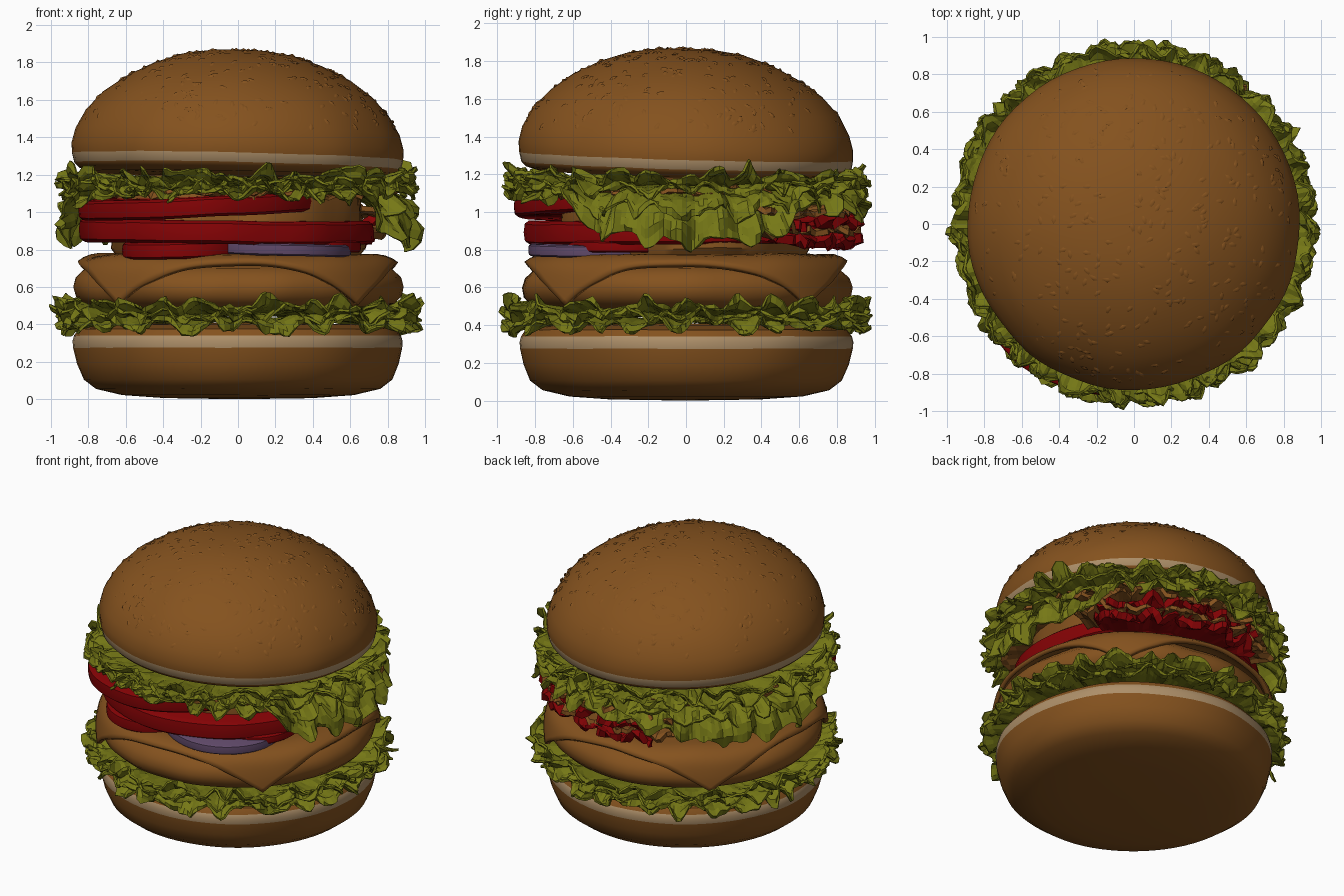
import bpy, math, random
from mathutils import Vector, Matrix, noise

if "Cube" in bpy.data.objects:
    bpy.data.objects.remove(bpy.data.objects["Cube"])

random.seed(4)

def material(name, rgb):
    m = bpy.data.materials.new(name)
    m.diffuse_color = (*rgb, 1)
    m.use_nodes = True
    m.node_tree.nodes["Principled BSDF"].inputs["Base Color"].default_value = m.diffuse_color
    return m

BROWN = material("toasted brown", (0.232, 0.084, 0.013))
CREAM = material("bread cream", (0.42, 0.275, 0.14))
GREEN = material("leaf green", (0.18, 0.188, 0.008))
RED = material("tomato red", (0.232, 0.0008, 0.0015))
PURPLE = material("onion purple", (0.115, 0.066, 0.14))

def build(name, verts, faces, mats, smooth=None):
    me = bpy.data.meshes.new(name)
    me.from_pydata(verts, [], faces)
    for m in mats:
        me.materials.append(m)
    me.update()
    ob = bpy.data.objects.new(name, me)
    bpy.context.collection.objects.link(ob)
    if smooth:
        bpy.ops.object.select_all(action='DESELECT')
        ob.select_set(True)
        bpy.context.view_layer.objects.active = ob
        bpy.ops.object.shade_smooth_by_angle(angle=math.radians(smooth))
    return ob

def lathe(name, profile, mats, loc=(0, 0, 0), tilt=(0, 0), rough=0.0, freq=3, n=72, band=()):
    """Revolve (r, z) points; tilt slopes z by x and y; band = profile segments in mats[1]."""
    verts, faces, idx = [], [], []
    for r, z in profile:
        for i in range(n):
            a = math.tau * i / n
            p = Vector((r * math.cos(a), r * math.sin(a), z))
            w = rough * noise.noise(p * freq + Vector(loc) * 9)
            p.x *= 1 + w
            p.y *= 1 + w
            p.z += tilt[0] * p.x + tilt[1] * p.y + 0.3 * w * r
            verts.append(p + Vector(loc))
    for j in range(len(profile) - 1):
        for i in range(n):
            k = (i + 1) % n
            faces.append((j * n + i, j * n + k, (j + 1) * n + k, (j + 1) * n + i))
            idx.append(1 if j in band else 0)
    for ring, flip in ((0, True), (len(profile) - 1, False)):
        f = [ring * n + i for i in range(n)]
        faces.append(f[::-1] if flip else f)
        idx.append(0)
    ob = build(name, verts, faces, mats, 40)
    ob.data.polygons.foreach_set("material_index", idx)
    return ob

def ruffle(name, mat, r0, r1, z0, tip, amp, seed, a0=0, a1=360, n=240, rows=8, thick=0.014):
    """Crumpled leaf sheet running outward from r0 to r1 and curling to tip(angle)."""
    verts, faces = [], []
    for i in range(n + 1):
        deg = a0 + (a1 - a0) * i / n
        a = math.radians(deg)
        c, s = math.cos(a), math.sin(a)
        big = noise.noise(Vector((c * 3, s * 3, seed)))
        for j in range(rows):
            t = j / (rows - 1)
            n1 = noise.noise(Vector((c * 9, s * 9, seed + 2.5 * t)))
            n2 = noise.noise(Vector((c * 17, s * 17, seed * 2 + 4 * t)))
            n3 = noise.noise(Vector((c * 15, s * 15, seed * 3 + 4 * t + 50)))
            wave = math.sin(23 * a + 5 * big + seed)
            r = r0 + (r1 - r0) * math.sin(t * math.pi / 2)
            r += t * (0.5 * amp * math.cos(31 * a + 4 * big + 2 * t) + 0.05 * n3 + 0.03 * n1)
            z = z0 + (tip(deg) - z0) * (1 - math.cos(t * math.pi / 2))
            z += t * (amp * (0.6 * wave + 0.6 * n1) + 0.04 * n2)
            verts.append((r * c, r * s, z))
    for i in range(n):
        for j in range(rows - 1):
            q = i * rows + j
            faces.append((q, q + rows, q + rows + 1, q + 1))
    ob = build(name, verts, faces, [mat])
    mod = ob.modifiers.new("thickness", 'SOLIDIFY')
    mod.thickness = thick
    mod.offset = 0
    return ob

# bottom bun with pale band
lathe("bottom_bun", [(0.02, 0), (0.4, 0.006), (0.62, 0.022), (0.76, 0.055), (0.825, 0.105),
                     (0.86, 0.19), (0.88, 0.275), (0.883, 0.31), (0.875, 0.34), (0.85, 0.375),
                     (0.7, 0.40), (0.02, 0.41)], [BROWN, CREAM], rough=0.012, band=(6, 7))

# lower lettuce: upward, middle and downward curling leaves
for k, (z0, z1) in enumerate(((0.46, 0.515), (0.45, 0.45), (0.43, 0.39))):
    ruffle(f"lower_lettuce_{k}", GREEN, 0.6, 0.95, z0, lambda d, z=z1: z, 0.055, 3.3 + 7 * k)

# patty
lathe("patty", [(0.02, 0.48), (0.75, 0.48), (0.83, 0.51), (0.87, 0.55), (0.88, 0.60),
                (0.865, 0.65), (0.81, 0.70), (0.6, 0.73), (0.02, 0.73)], [BROWN], rough=0.022, freq=4)

# cheese slice: square sheet with corners folded down over the patty
N, H = 44, 0.86
verts, faces = [], []
for i in range(N + 1):
    for j in range(N + 1):
        x, y = H * (2 * i / N - 1), H * (2 * j / N - 1)
        d = max(math.hypot(x, y), 1e-6)
        e = max(0, d - 0.77)
        r = min(d, 0.77) + 0.145 * (1 - math.exp(-e / 0.10))
        z = 0.775 - 0.6 * e * min(1, 0.55 + e * 2) + 0.014 * noise.noise(Vector((x * 3, y * 3, 1)))
        verts.append((x / d * r, y / d * r, z))
for i in range(N):
    for j in range(N):
        q = i * (N + 1) + j
        faces.append((q, q + N + 1, q + N + 2, q + 1))
cheese = build("cheese_slice", verts, faces, [BROWN], 40)
cheese.modifiers.new("thickness", 'SOLIDIFY').thickness = 0.03

# sauce filling that closes the middle of the stack
lathe("filling", [(0.02, 0.74), (0.62, 0.74), (0.66, 0.8), (0.66, 1.08), (0.6, 1.17), (0.02, 1.19)],
      [BROWN], rough=0.06)

# tomato and onion slices
def slice_disc(name, mat, x, y, z, r, h, tilt=(0, 0)):
    b = h * 0.22
    lathe(name, [(0.02, 0), (r - b, 0), (r - b * 0.2, b * 0.6), (r, h * 0.5), (r - b * 0.2, h - b * 0.6),
                 (r - b, h), (0.02, h)], [mat], (x, y, z), tilt, 0.03, 3, 56)

slice_disc("tomato_main", RED, -0.06, -0.06, 0.835, 0.79, 0.125, (-0.01, 0.01))
slice_disc("tomato_upper", RED, -0.19, -0.25, 0.985, 0.655, 0.105, (0.045, 0.02))
slice_disc("tomato_lower", RED, -0.28, -0.47, 0.76, 0.34, 0.09, (0.03, 0.03))
slice_disc("tomato_small", RED, 0.36, -0.34, 0.785, 0.30, 0.06)
slice_disc("onion_slice", PURPLE, 0.22, -0.45, 0.77, 0.385, 0.065, (-0.03, 0.01))

# ragged tomato pieces and sauce at the back right
for k, (z0, z1) in enumerate(((0.93, 0.96), (0.87, 0.84))):
    ruffle(f"chopped_tomato_{k}", RED, 0.6, 0.895, z0, lambda d, z=z1: z, 0.045, 31 + 5 * k,
           33, 110, 44, 5, 0.05)
for k, z1 in enumerate((0.90, 1.01)):
    ruffle(f"sauce_edge_{k}", BROWN, 0.6, 0.90, z1, lambda d, z=z1: z, 0.045, 47 + 6 * k,
           25, 125, 50, 5, 0.03)
ruffle("sauce_layer", BROWN, 0.5, 0.84, 1.10, lambda d: 1.10, 0.03, 52, 0, 360, 120, 5, 0.02)

# upper lettuce: lower rim height varies round the burger
RIM = [(0, 0.81), (30, 0.83), (44, 1.01), (78, 1.01), (110, 0.94), (132, 0.85), (180, 0.85),
       (196, 0.97), (212, 1.09), (270, 1.09), (315, 1.08), (328, 0.87), (360, 0.81)]

def rim(deg):
    for (a, za), (b, zb) in zip(RIM, RIM[1:]):
        if a <= deg <= b:
            return za + (zb - za) * (deg - a) / (b - a)
    return 1.0

for k, f in enumerate((-0.25, 0.15, 0.5, 0.93)):
    ruffle(f"upper_lettuce_{k}", GREEN, 0.55, 0.93 + 0.012 * (k % 2), 1.15 - 0.01 * k,
           lambda d, f=f: (1.2 if f < 0 else 1.17 + (rim(d) - 1.17) * f),
           0.055, 61.7 + 6 * k, rows=10)

# top bun, slightly tilted towards the back right
DOME = [(0.885, 1.295), (0.887, 1.35), (0.865, 1.43), (0.81, 1.53), (0.72, 1.63), (0.6, 1.715),
        (0.45, 1.79), (0.3, 1.84), (0.15, 1.863), (0.02, 1.868)]
TILT = (-0.022, -0.028)
lathe("top_bun", [(0.02, 1.19), (0.78, 1.20), (0.85, 1.22), (0.875, 1.245)] + DOME,
      [BROWN, CREAM], tilt=TILT, rough=0.012, band=(3,))

# sesame seeds half sunk into the dome
verts, faces = [], []
shape = [(1, 0, 0), (0.3, 0.9, 0), (-0.8, 0.45, 0), (-0.8, -0.45, 0), (0.3, -0.9, 0),
         (0.1, 0, 1), (0.1, 0, -1)]
for s in range(300):
    a, r = random.uniform(0, math.tau), 0.86 * math.sqrt(random.random())
    for (ra, za), (rb, zb) in zip(DOME[1:], DOME[2:]):
        if rb <= r <= ra:
            z = za + (zb - za) * (ra - r) / (ra - rb)
            nr, nz = zb - za, ra - rb
    p = Vector((r * math.cos(a), r * math.sin(a), 0))
    p.z = z + TILT[0] * p.x + TILT[1] * p.y
    nrm = Vector((nr * math.cos(a), nr * math.sin(a), nz)).normalized()
    rot = nrm.to_track_quat('Z', 'Y').to_matrix() @ Matrix.Rotation(random.uniform(0, math.tau), 3, 'Z')
    base = len(verts)
    for x, y, h in shape:
        verts.append(p + rot @ Vector((x * 0.026, y * 0.014, h * 0.009 + 0.001)))
    for i in range(5):
        k = (i + 1) % 5
        faces += [(base + i, base + k, base + 5), (base + k, base + i, base + 6)]
build("sesame_seeds", verts, faces, [BROWN], 60)
